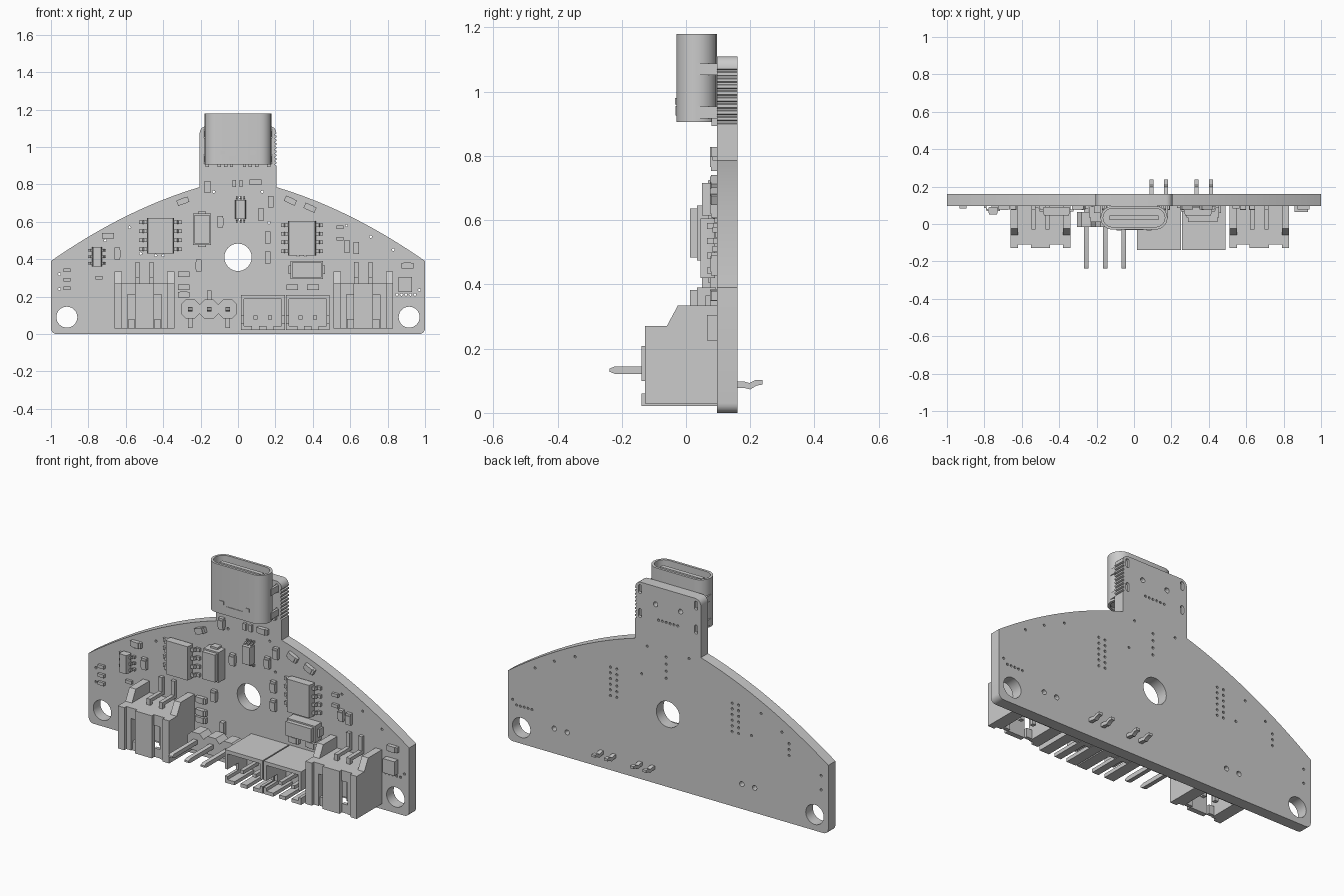
import bpy, bmesh, math
from mathutils import Matrix, Vector

if "Cube" in bpy.data.objects:
    bpy.data.objects.remove(bpy.data.objects["Cube"])

FRONT, BACK = 0.097, 0.16          # board faces (y)


def finish(name, bm):
    bmesh.ops.recalc_face_normals(bm, faces=bm.faces)
    me = bpy.data.meshes.new(name)
    bm.to_mesh(me)
    bm.free()
    ob = bpy.data.objects.new(name, me)
    bpy.context.collection.objects.link(ob)
    return ob


def box(bm, x0, x1, y0, y1, z0, z1, rot=0):
    c = Vector(((x0 + x1) / 2, (y0 + y1) / 2, (z0 + z1) / 2))
    m = Matrix.Translation(c) @ Matrix.Rotation(math.radians(-rot), 4, 'Y') \
        @ Matrix.Diagonal((abs(x1 - x0), abs(y1 - y0), abs(z1 - z0), 1))
    bmesh.ops.create_cube(bm, size=1, matrix=m)


def prism(bm, pts, vec):
    vec = Vector(vec)
    a = [bm.verts.new(p) for p in pts]
    b = [bm.verts.new(Vector(p) + vec) for p in pts]
    bm.faces.new(a)
    bm.faces.new(b[::-1])
    for i in range(len(a)):
        j = (i + 1) % len(a)
        bm.faces.new((a[i], b[i], b[j], a[j]))


def plate(name, loops, a, b, upright):
    """Fill closed loops (inner ones become holes) and extrude from a to b."""
    cu = bpy.data.curves.new(name, 'CURVE')
    cu.dimensions, cu.fill_mode, cu.extrude = '2D', 'BOTH', (b - a) / 2
    for loop in loops:
        s = cu.splines.new('POLY')
        s.points.add(len(loop) - 1)
        for p, (x, y) in zip(s.points, loop):
            p.co = (x, y, 0, 1)
        s.use_cyclic_u = True
    tmp = bpy.data.objects.new(name + "_curve", cu)
    bpy.context.collection.objects.link(tmp)
    bpy.context.view_layer.update()
    me = bpy.data.meshes.new_from_object(tmp)
    bpy.data.objects.remove(tmp)
    mid = (a + b) / 2
    me.transform(Matrix.Translation((0, mid, 0)) @ Matrix.Rotation(math.pi / 2, 4, 'X')
                 if upright else Matrix.Translation((0, 0, mid)))
    bm = bmesh.new()
    bm.from_mesh(me)
    bmesh.ops.remove_doubles(bm, verts=bm.verts, dist=1e-5)
    return finish(name, bm)


def arc(cx, cy, r, a0, a1, n):
    return [(cx + r * math.cos(math.radians(a0 + (a1 - a0) * i / n)),
             cy + r * math.sin(math.radians(a0 + (a1 - a0) * i / n))) for i in range(n + 1)]


def ring(cx, cy, r, n=10):
    return arc(cx, cy, r, 0, 360, n)[:-1]


def stadium(cx, cy, w, h):             # half sizes; round ends on the long axis
    if w >= h:
        return arc(cx + w - h, cy, h, -90, 90, 10) + arc(cx - w + h, cy, h, 90, 270, 10)
    return arc(cx, cy + h - w, w, 0, 180, 10) + arc(cx, cy - h + w, w, 180, 360, 10)


# Circuit board: outline, mounting holes, vias
def shoulder(t):
    return (1 - 0.795 * t, 0.39 + 0.395 * t + 0.16 * t * (1 - t))


half = arc(0.97, 0.03, 0.03, -90, 0, 5) + [shoulder(i / 20) for i in range(21)]
half_l = [(-x, z) for x, z in reversed(half)]
teeth = []
for i in range(9):                      # ribbed right edge of the neck
    z = 0.9 + i * 0.02
    teeth += [(0.205, z), (0.197, z + 0.003), (0.197, z + 0.008), (0.205, z + 0.011)]
outline = half + teeth + arc(0.17, 1.075, 0.035, 0, 90, 5) + arc(-0.17, 1.075, 0.035, 90, 180, 5) + half_l
holes = [ring(0, 0.41, 0.073, 40), ring(0.915, 0.09, 0.056, 32), ring(-0.915, 0.09, 0.056, 32)]
vias = [(0.13, 0.76), (0.71, 0.52), (0.58, 0.58), (0.83, 0.45), (-0.71, 0.5), (-0.58, 0.57),
        (0.165, 0.595), (-0.955, 0.32), (-0.955, 0.24), (-0.52, 0.43), (0.97, 0.235), (-0.13, 0.76)]
vias += [(x, 0.42 + 0.032 * i) for x in (0.32, 0.36) for i in range(6)]
vias += [(x, 0.42 + 0.032 * i) for x in (-0.44, -0.40) for i in range(6)]
vias += [(0.012, 0.61 + 0.04 * i) for i in range(4)] + [(-0.755, 0.38 + 0.033 * i) for i in range(3)]
vias += [(0.85 + 0.024 * i, 0.21) for i in range(5)] + [(-0.06 + 0.024 * i, 0.925) for i in range(6)]
holes += [ring(x, z, 0.007, 8) for x, z in vias]
holes += [ring(x, 0.14, 0.014, 12) for x in (0.63, 0.71, -0.54, -0.46)]
holes += [ring(x, 1.01, 0.014, 12) for x in (-0.078, 0.078)]
holes += [stadium(x, z, 0.01, 0.025) for x in (-0.175, 0.175) for z in (0.935, 1.07)]
plate("circuit_board", [outline] + holes, FRONT, BACK, True)

# Charging socket: shell, plug, tongue, legs and contacts
plate("socket_shell", [stadium(0, 0.033, 0.179, 0.063), stadium(0, 0.033, 0.165, 0.049)], 0.905, 1.18, False)
plate("socket_plug", [stadium(0, 0.033, 0.166, 0.05)], 0.915, 0.98, False)
bm = bmesh.new()
box(bm, -0.13, 0.13, 0.021, 0.045, 0.97, 1.165)
finish("socket_tongue", bm)
bm = bmesh.new()
for s in (-1, 1):
    for z in (0.935, 1.07):
        box(bm, s * 0.168, s * 0.182, 0.035, 0.15, z - 0.018, z + 0.018)
    for x in (0.165, 0.1, 0.065, 0.035):
        box(bm, s * x - 0.009, s * x + 0.009, 0.08, FRONT, 0.893, 0.92)
    box(bm, s * 0.08 - 0.013, s * 0.08 + 0.013, -0.034, -0.02, 0.96, 0.98)
box(bm, -0.05, 0.05, -0.033, -0.02, 0.925, 0.955)
finish("socket_legs", bm)


# Side-entry connectors, open at the bottom edge
def side_connector(name, cx):
    bm = bmesh.new()
    for s in (-1, 1):
        prof = [(FRONT, 0.03), (FRONT, 0.335), (-0.025, 0.335), (-0.06, 0.27), (-0.128, 0.27), (-0.128, 0.03)]
        prism(bm, [(cx + s * 0.12, y, z) for y, z in prof], (s * 0.04, 0, 0))
        box(bm, cx + s * 0.09, cx + s * 0.12, -0.11, FRONT, 0.03, 0.27)
        box(bm, cx + s * 0.053, cx + s * 0.086, -0.105, -0.085, 0.03, 0.08)
        x = cx + s * 0.038                                  # pin: blade, riser, foot
        box(bm, x - 0.011, x + 0.011, -0.03, -0.008, 0.06, 0.3)
        box(bm, x - 0.011, x + 0.011, -0.03, FRONT, 0.285, 0.305)
        box(bm, x - 0.011, x + 0.011, 0.077, FRONT, 0.285, 0.385)
    box(bm, cx - 0.052, cx + 0.052, -0.128, -0.1, 0.03, 0.27)
    box(bm, cx - 0.12, cx + 0.12, -0.11, FRONT, 0.21, 0.27)
    box(bm, cx - 0.12, cx + 0.12, 0.055, FRONT, 0.03, 0.27)
    finish(name, bm)


side_connector("side_connector_left", -0.5)
side_connector("side_connector_right", 0.67)


# Front-entry shrouded connectors with pins bent behind the board
def box_connector(name, x0, x1):
    bm = bmesh.new()
    cx = (x0 + x1) / 2
    box(bm, x0, x1, 0.035, FRONT, 0.025, 0.205)
    box(bm, x0, x1, -0.138, FRONT, 0.187, 0.208)
    for s, e in ((1, x0), (-1, x1)):
        box(bm, e, e + s * 0.017, -0.138, FRONT, 0.1, 0.19)
        box(bm, e, e + s * 0.017, -0.04, FRONT, 0.025, 0.1)
        box(bm, e, e + s * 0.06, -0.138, FRONT, 0.022, 0.042)
        box(bm, e, e + s * 0.017, -0.138, 0.0, 0.03, 0.06)
        px = cx - s * 0.039
        prism(bm, [(px - 0.011, y, z) for y, z in
                   ((-0.1, 0.078), (0.18, 0.078), (0.2, 0.073), (0.22, 0.085), (0.238, 0.088),
                    (0.238, 0.102), (0.215, 0.102), (0.197, 0.093), (0.18, 0.098), (-0.1, 0.098))],
              (0.022, 0, 0))
    box(bm, cx - 0.02, cx + 0.02, -0.138, FRONT, 0.022, 0.042)
    finish(name, bm)


box_connector("box_connector_a", 0.015, 0.25)
box_connector("box_connector_b", 0.257, 0.49)

# Three-way pin header
bm = bmesh.new()
for i, x in enumerate((-0.255, -0.155, -0.055)):
    octagon = [(-.05, -.025), (-.025, -.05), (.025, -.05), (.05, -.025),
               (.05, .025), (.025, .05), (-.025, .05), (-.05, .025)]
    prism(bm, [(x + u, -0.015, 0.133 + v) for u, v in octagon], (0, 0.08, 0))
    prism(bm, [(x - 0.012, y, 0.133 + v) for y, v in
               ((0.085, -.012), (-0.22, -.012), (-0.238, -.005), (-0.238, .005), (-0.22, .012), (0.085, .012))],
          (0.024, 0, 0))
    s = 1 if i == 1 else -1
    box(bm, x - 0.012, x + 0.012, 0.073, FRONT, 0.133, 0.133 + s * 0.1)
finish("pin_header", bm)


# Chips with gull-wing legs
def chip(name, x0, x1, z0, z1, y, legs, reach, vertical=False):
    bm = bmesh.new()
    m = (y + FRONT) / 2
    prism(bm, [(x0 + .006, y, z0), (x1 - .006, y, z0), (x1, m, z0), (x1 - .004, .09, z0),
               (x0 + .004, .09, z0), (x0, m, z0)], (0, 0, z1 - z0))
    lo, hi = (x0, x1) if vertical else (z0, z1)
    prof = [(-.004, m - .005), (.4, m - .005), (.55, .085), (1, .085), (1, FRONT), (.45, FRONT), (.3, m + .006), (-.004, m + .006)]
    for i in range(legs):
        c = lo + (hi - lo) * (i + 0.5) / legs
        w = 0.2 * (hi - lo) / legs
        for s in (-1, 1):
            if vertical:
                e = z1 if s > 0 else z0
                prism(bm, [(c - w, q, e + s * p * reach) for p, q in prof], (2 * w, 0, 0))
            else:
                e = x1 if s > 0 else x0
                prism(bm, [(e + s * p * reach, q, c - w) for p, q in prof], (0, 0, 2 * w))
    finish(name, bm)


chip("driver_chip_left", -0.487, -0.342, 0.43, 0.62, 0.045, 4, 0.042)
chip("driver_chip_right", 0.267, 0.417, 0.42, 0.605, 0.045, 4, 0.038)
chip("small_chip_left", -0.78, -0.727, 0.36, 0.465, 0.05, 3, 0.022)
chip("small_chip_middle", -0.016, 0.043, 0.615, 0.715, 0.05, 3, 0.022, True)


# Diodes: chamfered body with an end tab
def diode(name, x0, x1, z0, z1):
    bm = bmesh.new()
    box(bm, x0, x1, 0.035, 0.093, z0, z1)
    box(bm, x0 + .008, x1 - .008, 0.012, 0.04, z0 + .008, z1 - .008)
    if x1 - x0 > z1 - z0:
        box(bm, x0 - .01, x1 + .01, 0.06, FRONT, z0 + .025, z1 - .025)
    else:
        box(bm, x0 + .025, x1 - .025, 0.06, FRONT, z0 - .01, z1 + .01)
    finish(name, bm)


diode("diode_left", -0.24, -0.145, 0.475, 0.645)
diode("diode_right", 0.28, 0.455, 0.295, 0.39)

# Small parts: centre x, z, then tilt; grouped by shape
bm = bmesh.new()
wide = [(-.695, .525, 0), (-.29, .32, 0), (-.29, .25, 0), (-.29, .21, 0), (.094, .812, 0), (.29, .25, 0),
        (.4, .25, 0), (.905, .365, 0), (-.295, .71, 20), (.28, .713, -25), (.385, .675, -25)]
tall = [(-.645, .43), (-.163, .785), (-.094, .6), (-.21, .365), (.123, .64), (.176, .707), (.16, .515),
        (.16, .41), (.583, .467), (.632, .46)]
tiny = [(-.915, .34), (-.915, .29), (-.915, .245), (-.743, .3), (.545, .57), (.545, .51)]
for x, z, r in [(x, z, r) for x, z, r in wide] + [(x, z, 90) for x, z in tall]:
    box(bm, x - .032, x + .032, 0.078, FRONT, z - .015, z + .015, r)
    box(bm, x - .02, x + .02, 0.074, FRONT, z - .016, z + .016, r)
for x, z, r in [(x, z, 0) for x, z in tiny] + [(-.02, .805, 90), (.016, .805, 90)]:
    box(bm, x - .019, x + .019, 0.083, FRONT, z - .009, z + .009, r)
finish("small_components", bm)
bm = bmesh.new()
box(bm, 0.857, 0.93, 0.065, FRONT, 0.225, 0.305)
finish("sensor_module", bm)

# Smooth shading on rounded parts only
for ob in bpy.context.scene.objects:
    ob.select_set(True)
    bpy.context.view_layer.objects.active = ob
bpy.ops.object.shade_smooth_by_angle(angle=math.radians(25))
